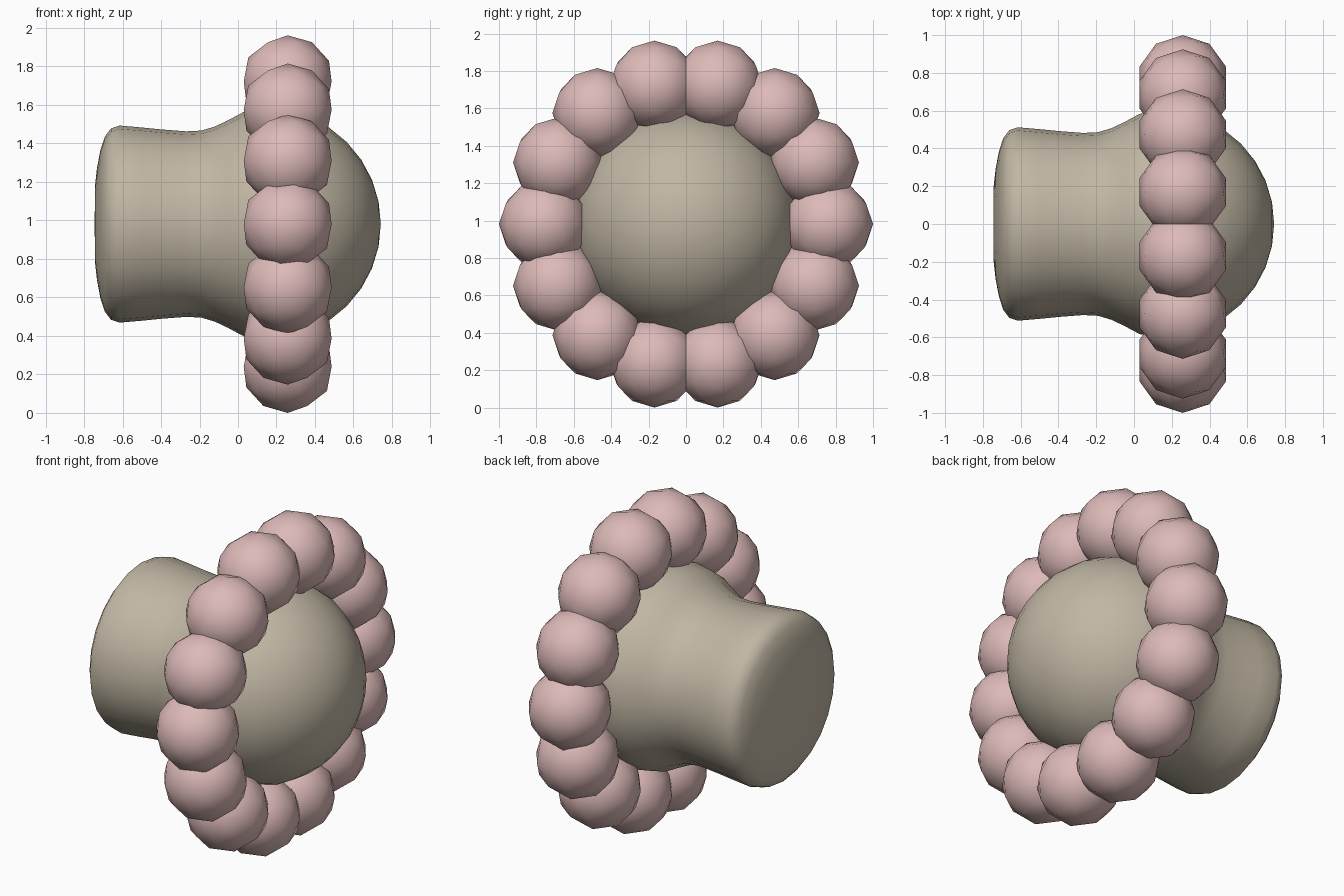
import bpy, bmesh, math

if "Cube" in bpy.data.objects:
    bpy.data.objects.remove(bpy.data.objects["Cube"])

CZ = 0.981          # height of the main axis
R, r = 0.76, 0.24   # ring radius, bead radius


def material(name, rgb):
    m = bpy.data.materials.new(name)
    m.diffuse_color = (*rgb, 1)
    m.use_nodes = True
    m.node_tree.nodes["Principled BSDF"].inputs["Base Color"].default_value = m.diffuse_color
    return m


def make_object(name, bm, mat):
    bmesh.ops.recalc_face_normals(bm, faces=bm.faces)
    for f in bm.faces:
        f.smooth = True
    me = bpy.data.meshes.new(name)
    bm.to_mesh(me)
    bm.free()
    me.materials.append(mat)
    ob = bpy.data.objects.new(name, me)
    bpy.context.collection.objects.link(ob)
    return ob


beige = material("warm_beige", (0.53, 0.47, 0.37))
pink = material("dusty_pink", (0.72, 0.49, 0.48))

# Body: flared stem running into a round dome, turned about the x axis
profile = [(-0.745, 0), (-0.743, 0.2), (-0.733, 0.29), (-0.715, 0.385),
           (-0.692, 0.455), (-0.66, 0.497), (-0.615, 0.512), (-0.5, 0.502),
           (-0.4, 0.492), (-0.27, 0.482), (-0.19, 0.486), (-0.12, 0.507),
           (-0.05, 0.54), (0.03, 0.583)]
for i in range(9):
    a = math.radians(90 - i * 11.25)
    profile.append((0.14 + 0.602 * math.cos(a), 0.602 * math.sin(a)))
profile[-1] = (0.742, 0)

bm = bmesh.new()
verts = [bm.verts.new((x, 0, CZ + rad)) for x, rad in profile]
edges = [bm.edges.new(p) for p in zip(verts, verts[1:])]
bmesh.ops.spin(bm, geom=verts + edges, cent=(0, 0, CZ), axis=(1, 0, 0),
               angle=2 * math.pi, steps=24)
bmesh.ops.remove_doubles(bm, verts=bm.verts, dist=0.0005)
make_object("body", bm, beige)

# Ring of fourteen beads around the dome
for k in range(14):
    a = 2 * math.pi * k / 14
    bm = bmesh.new()
    bmesh.ops.create_icosphere(bm, subdivisions=2, radius=r)
    bead = make_object(f"bead_{k + 1}", bm, pink)
    bead.location = (0.258, R * math.cos(a), CZ + R * math.sin(a))
